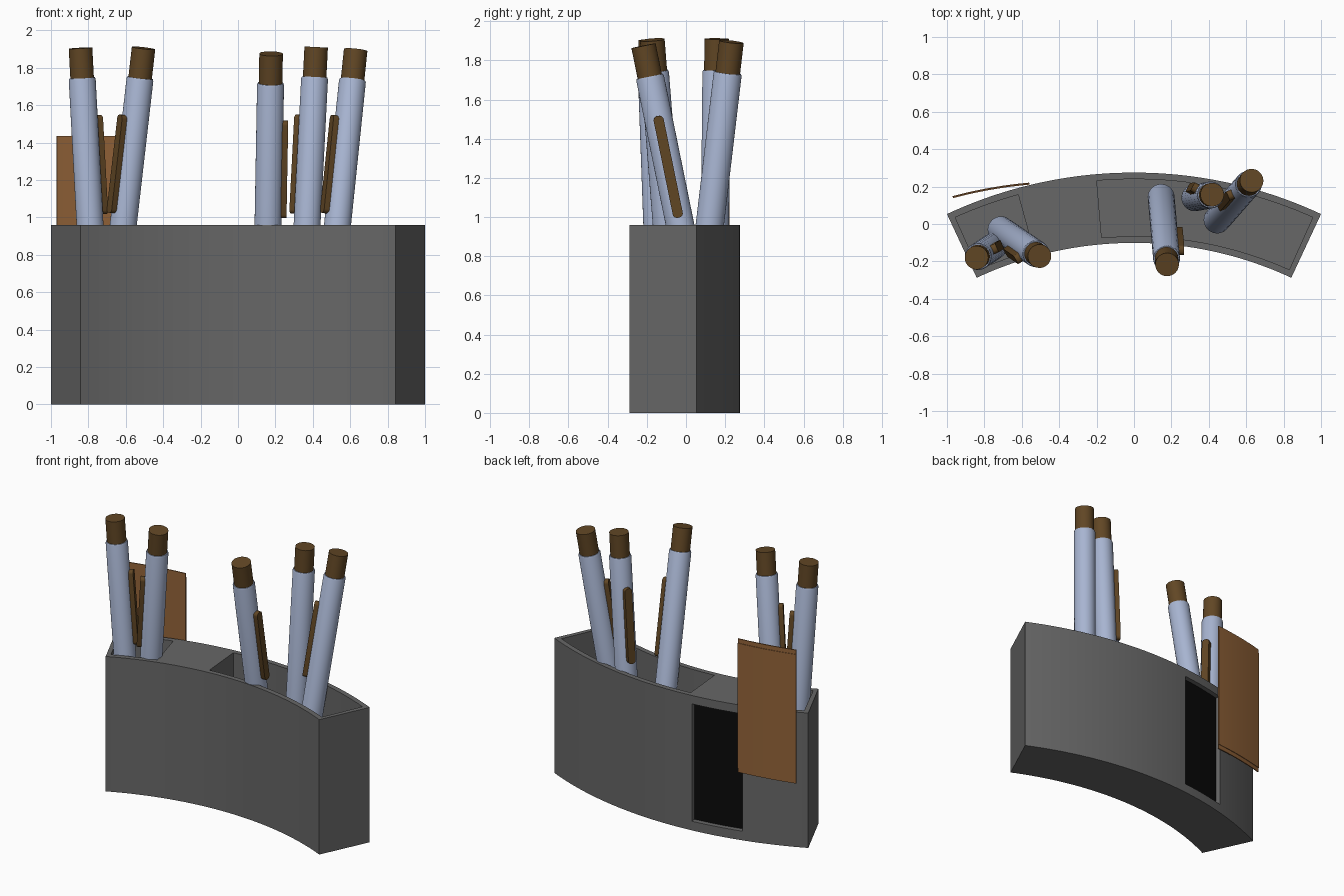
import bpy, bmesh
from math import sin, cos, radians, pi
from mathutils import Matrix, Vector

cube = bpy.data.objects.get("Cube")
if cube:
    bpy.data.objects.remove(cube, do_unlink=True)


def material(name, rgb):
    m = bpy.data.materials.new(name)
    m.use_nodes = True
    m.diffuse_color = (*rgb, 1)
    m.node_tree.nodes["Principled BSDF"].inputs["Base Color"].default_value = (*rgb, 1)
    return m


GREY = material("charcoal grey", (0.135, 0.135, 0.135))
BLACK = material("black", (0.003, 0.003, 0.003))
ORANGE = material("orange brown", (0.29, 0.125, 0.04))
BLUE = material("pale blue", (0.39, 0.46, 0.64))
BROWN = material("dark brown", (0.12, 0.062, 0.018))

ARC_Y = -2.091             # centre of the holder's curve
R_IN, R_OUT, HALF = 1.99, 2.366, 25
HEIGHT = 0.96


def finish(name, bm, mat, matrix=None):
    bmesh.ops.recalc_face_normals(bm, faces=bm.faces)
    mesh = bpy.data.meshes.new(name)
    bm.to_mesh(mesh)
    bm.free()
    mesh.materials.append(mat)
    ob = bpy.data.objects.new(name, mesh)
    bpy.context.collection.objects.link(ob)
    if matrix:
        ob.matrix_world = matrix
    return ob


def smooth(ob):
    bpy.ops.object.select_all(action='DESELECT')
    ob.select_set(True)
    bpy.context.view_layer.objects.active = ob
    bpy.ops.object.shade_smooth_by_angle(angle=radians(30))


def arc_block(name, r0, r1, a0, a1, z0, z1, mat, shift=(0, 0)):
    """Solid block bent along the holder's curve, angles in degrees."""
    bm = bmesh.new()
    n = max(8, int(a1 - a0))
    rings = []
    for i in range(n + 1):
        a = radians(a0 + (a1 - a0) * i / n)
        rings.append([bm.verts.new((r * sin(a) + shift[0], ARC_Y + r * cos(a) + shift[1], z))
                      for r, z in ((r0, z0), (r1, z0), (r1, z1), (r0, z1))])
    for p, q in zip(rings, rings[1:]):
        for k in range(4):
            j = (k + 1) % 4
            bm.faces.new((p[k], p[j], q[j], q[k]))
    bm.faces.new(rings[0])
    bm.faces.new(rings[-1])
    return finish(name, bm, mat)


# Curved holder with two open pockets and a recessed hatch in the back
holder = arc_block("holder", R_IN, R_OUT, -HALF, HALF, 0, HEIGHT, GREY)
cutters = [
    arc_block("left_pocket_cut", 2.025, 2.331, 4.9 - 9.8, 24.2, 0.06, 1.2, GREY),
    arc_block("right_pocket_cut", 2.025, 2.331, -24.2, -15.4, 0.06, 1.2, GREY),
    arc_block("hatch_cut", 2.331, 2.5, -14.3, -5.6, 0.065, 0.9, GREY),
]
bpy.context.view_layer.objects.active = holder
for c in cutters:
    c.hide_render = True
    mod = holder.modifiers.new(c.name, 'BOOLEAN')
    mod.operation = 'DIFFERENCE'
    mod.solver = 'EXACT'
    mod.object = c
    bpy.ops.object.modifier_apply(modifier=mod.name)
    bpy.data.objects.remove(c, do_unlink=True)
smooth(holder)
smooth(arc_block("hatch_interior", 2.329, 2.335, -14.28, -5.62, 0.067, 0.898, BLACK))

# Detached hatch cover, with thin tongues at top and bottom
OFF = (-0.356, -0.045)
smooth(arc_block("hatch_cover", R_OUT - 0.011, R_OUT, -15.05, -4.95, 0.515, 1.405, ORANGE, OFF))
for name, z0, z1 in (("lower_tongue", 0.485, 0.515), ("upper_tongue", 1.405, 1.435)):
    smooth(arc_block(name, R_OUT - 0.011, R_OUT - 0.004, -15.05, -4.95, z0, z1, ORANGE, OFF))


def lathe(name, profile, mat, matrix):
    bm = bmesh.new()
    vs = [bm.verts.new((r, 0, z)) for r, z in profile]
    edges = [bm.edges.new(e) for e in zip(vs, vs[1:])]
    bmesh.ops.spin(bm, geom=vs + edges, cent=(0, 0, 0), axis=(0, 0, 1),
                   angle=2 * pi, steps=32)
    bmesh.ops.remove_doubles(bm, verts=bm.verts, dist=0.0005)
    ob = finish(name, bm, mat, matrix)
    smooth(ob)


def clip(name, mat, matrix):
    """Flat bar with rounded ends lying along the barrel."""
    bm = bmesh.new()
    bmesh.ops.create_cube(bm, size=1)
    bmesh.ops.scale(bm, vec=(0.036, 0.052, 0.53), verts=bm.verts)
    bmesh.ops.translate(bm, vec=(0.08, 0, -0.63), verts=bm.verts)
    ends = [e for e in bm.edges if abs(e.verts[0].co.x - e.verts[1].co.x) > 0.03]
    bmesh.ops.bevel(bm, geom=ends, offset=0.022, segments=5, profile=0.5, affect='EDGES')
    smooth(finish(name, bm, mat, matrix))


# Pens: top centre, bottom centre, direction the clip faces
PENS = [
    ((-0.842, -0.18, 1.905), (-0.745, -0.115, 0.1), (0.9, 0.4, 0)),
    ((-0.505, -0.172, 1.905), (-0.712, -0.03, 0.1), (-0.85, -0.5, 0)),
    ((0.177, -0.217, 1.875), (0.145, 0.145, 0.1), (1, 0, 0)),
    ((0.418, 0.157, 1.91), (0.325, 0.14, 0.1), (-0.88, 0.48, 0)),
    ((0.629, 0.232, 1.895), (0.443, 0.02, 0.1), (-0.9, -0.4, 0)),
]
for i, (top, bottom, facing) in enumerate(PENS, 1):
    top, bottom = Vector(top), Vector(bottom)
    length = (top - bottom).length
    up = (top - bottom).normalized()
    out = Vector(facing)
    out = (out - up * out.dot(up)).normalized()
    side = up.cross(out)
    frame = Matrix((out, side, up)).transposed().to_4x4()
    frame.translation = top
    lathe(f"pen_{i}_barrel", [(0, -length), (0.066, -length), (0.072, -length + 0.01),
                              (0.072, -0.17), (0.068, -0.16), (0, -0.16)], BLUE, frame)
    lathe(f"pen_{i}_end", [(0, -0.165), (0.063, -0.165), (0.063, 0), (0, 0)], BROWN, frame)
    clip(f"pen_{i}_clip", BROWN, frame)
